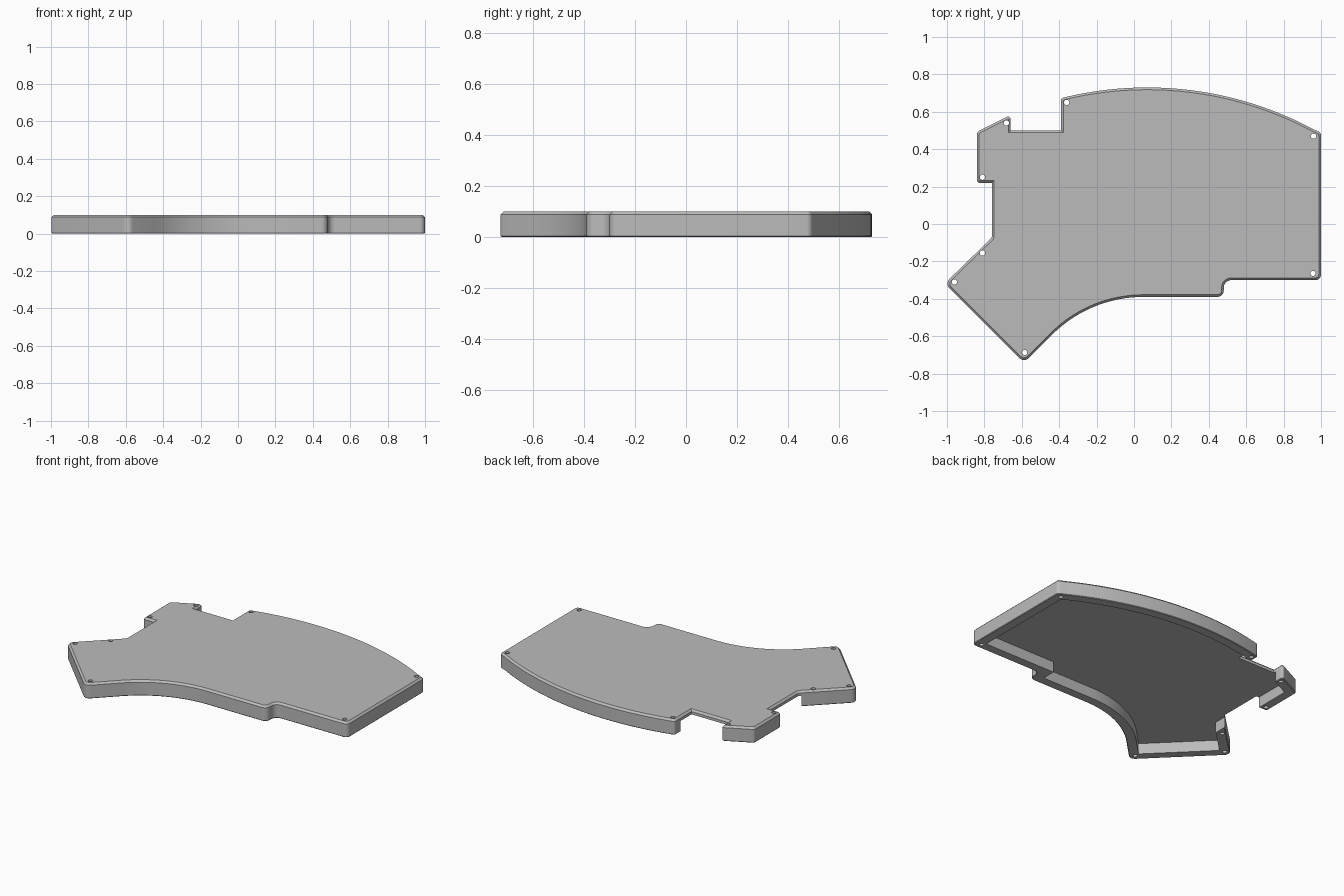
import bpy, bmesh, math
from mathutils import Vector

cube = bpy.data.objects.get("Cube")
if cube:
    bpy.data.objects.remove(cube, do_unlink=True)

HEIGHT, PLATE, WALL, OPEN = 0.10, 0.03, 0.06, -0.015

grey = bpy.data.materials.new("plain_grey")
grey.use_nodes = True
grey.diffuse_color = (0.5, 0.5, 0.5, 1)
grey.node_tree.nodes["Principled BSDF"].inputs["Base Color"].default_value = (0.5, 0.5, 0.5, 1)


def arc(cx, cy, r, a0, a1, n):
    """Points along a circular arc, angles in degrees."""
    angles = [math.radians(a0 + (a1 - a0) * i / n) for i in range(n + 1)]
    return [(cx + r * math.cos(a), cy + r * math.sin(a), 0, WALL) for a in angles]


def rounded(corners, steps=6):
    """Replace each corner that has a radius by a fillet."""
    out = []
    for i, (x, y, r, _) in enumerate(corners):
        p = Vector((x, y))
        if not r:
            out.append(p)
            continue
        u = (Vector(corners[i - 1][:2]) - p).normalized()
        v = (Vector(corners[(i + 1) % len(corners)][:2]) - p).normalized()
        half = u.angle(v) / 2
        centre = p + (u + v).normalized() * r / math.sin(half)
        start = p + u * r / math.tan(half) - centre
        end = p + v * r / math.tan(half) - centre
        turn = math.atan2(start.x * end.y - start.y * end.x, start.dot(end))
        for k in range(steps + 1):
            a = turn * k / steps
            out.append(centre + Vector((start.x * math.cos(a) - start.y * math.sin(a),
                                        start.x * math.sin(a) + start.y * math.cos(a))))
    return out


def inset(points, dists):
    """Mitred inset of a counter-clockwise outline, one distance per edge."""
    n, out = len(points), []
    for i, p in enumerate(points):
        d0 = (p - points[i - 1]).normalized()
        d1 = (points[(i + 1) % n] - p).normalized()
        n0, n1 = Vector((-d0.y, d0.x)), Vector((-d1.y, d1.x))
        a, b, det = dists[i - 1], dists[i], n0.x * n1.y - n0.y * n1.x
        if abs(det) < 1e-4:
            out.append(p + n1 * b)
        else:
            out.append(p + Vector((a * n1.y - b * n0.y, b * n0.x - a * n1.x)) / det)
    return out


def loft(name, rings):
    """Solid through stacked (outline, height) rings with flat ends."""
    bm = bmesh.new()
    loops = [[bm.verts.new((p.x, p.y, z)) for p in pts] for pts, z in rings]
    n = len(loops[0])
    for low, high in zip(loops, loops[1:]):
        for i in range(n):
            j = (i + 1) % n
            bm.faces.new((low[i], low[j], high[j], high[i]))
    bm.faces.new(loops[0][::-1])
    bm.faces.new(loops[-1])
    return finish(name, bm)


def finish(name, bm):
    mesh = bpy.data.meshes.new(name)
    bm.to_mesh(mesh)
    bm.free()
    obj = bpy.data.objects.new(name, mesh)
    mesh.materials.append(grey)
    bpy.context.collection.objects.link(obj)
    return obj


# Outline corners: x, y, fillet radius, wall depth of the edge that follows
back = arc(0.07, -1.15, 1.88, 60.7, 104.2, 40)
back[0] = (1.0, 0.489, 0.025, WALL)
back[-1] = (-0.39, 0.673, 0.014, OPEN)
corners = [(-0.588, -0.742, 0.035, WALL)]
corners += arc(0.05, -1.08, 0.69, 135, 90, 24)
corners += [
    (0.48, -0.39, 0.035, WALL), (0.48, -0.30, 0.04, WALL), (1.0, -0.30, 0.03, WALL),
    *back,
    (-0.39, 0.50, 0, OPEN), (-0.66, 0.50, 0, OPEN), (-0.66, 0.583, 0.014, WALL),
    (-0.84, 0.493, 0.025, WALL), (-0.84, 0.22, 0.014, OPEN), (-0.76, 0.22, 0, OPEN),
    (-0.76, -0.073, 0.02, WALL), (-1.012, -0.318, 0.035, WALL),
]

# Case shell with chamfered top and bottom rims
outline = rounded(corners)


def rim(d):
    return inset(outline, [d] * len(outline))


case = loft("case_shell", [(rim(0.004), 0), (outline, 0.004),
                           (outline, HEIGHT - 0.012), (rim(0.012), HEIGHT)])

# Cavity below the plate, running out through the open notches
floor = inset([Vector(c[:2]) for c in corners], [c[3] for c in corners])
cavity = loft("cavity_cutter", [(floor, -0.05), (floor, HEIGHT - PLATE)])

# Screw holes
screws = [(-0.96, -0.31), (-0.585, -0.687), (0.957, -0.264), (0.96, 0.47),
          (-0.36, 0.65), (-0.682, 0.54), (-0.81, 0.25), (-0.81, -0.155)]
bm = bmesh.new()
for x, y in screws:
    made = bmesh.ops.create_cone(bm, cap_ends=True, segments=20,
                                 radius1=0.014, radius2=0.014, depth=0.4)
    bmesh.ops.translate(bm, verts=made["verts"], vec=(x, y, 0))
holes = finish("screw_hole_cutter", bm)

bpy.ops.object.select_all(action="DESELECT")
bpy.context.view_layer.objects.active = case
case.select_set(True)
for cutter in (cavity, holes):
    mod = case.modifiers.new(cutter.name, "BOOLEAN")
    mod.operation, mod.solver, mod.object = "DIFFERENCE", "EXACT", cutter
    bpy.ops.object.modifier_apply(modifier=mod.name)
    bpy.data.objects.remove(cutter, do_unlink=True)
bpy.ops.object.shade_smooth_by_angle(angle=math.radians(30))
